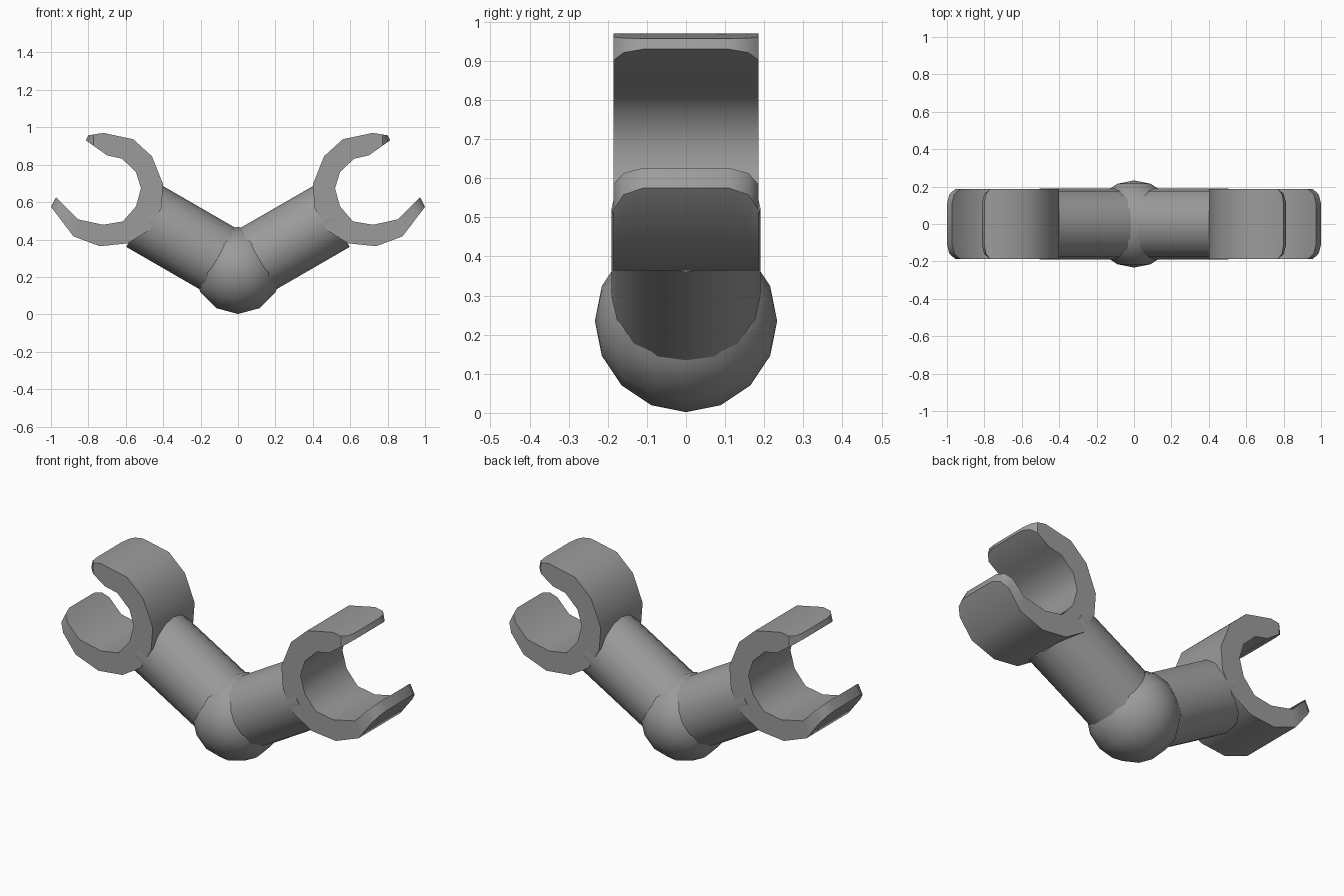
import bpy, bmesh
from math import radians, sin, cos
from mathutils import Vector, Matrix

if "Cube" in bpy.data.objects:
    bpy.data.objects.remove(bpy.data.objects["Cube"], do_unlink=True)

GREY = 0.33
grey = bpy.data.materials.new("grey plastic")
grey.use_nodes = True
grey.diffuse_color = (GREY, GREY, GREY, 1)
grey.node_tree.nodes["Principled BSDF"].inputs["Base Color"].default_value = (GREY, GREY, GREY, 1)

HUB = Vector((0, 0, 0.235))
ARM_RADIUS, ARM_START, ARM_END = 0.19, 0.11, 0.58
TILT = radians(30)

# Clip outline in x, z: each jaw runs tip to tip around the back
OUTER = [(0.80, 0.957), (0.72, 0.97), (0.56, 0.936), (0.46, 0.845), (0.40, 0.695), (0.41, 0.567),
         (0.475, 0.45), (0.588, 0.38), (0.738, 0.364), (0.88, 0.417), (1.0, 0.575)]
INNER = [(0.973, 0.626), (0.856, 0.508), (0.722, 0.479), (0.615, 0.497), (0.545, 0.578),
         (0.519, 0.674), (0.545, 0.76), (0.62, 0.832), (0.70, 0.85), (0.813, 0.93)]
# Half-width stations with how far the jaw tips are drawn back there
SECTIONS = [(-0.186, 0.36), (-0.16, 0.11), (-0.11, 0), (0.11, 0), (0.16, 0.11), (0.186, 0.36)]


def finish(name, bm, angle=40):
    bmesh.ops.recalc_face_normals(bm, faces=bm.faces)
    mesh = bpy.data.meshes.new(name)
    bm.to_mesh(mesh)
    bm.free()
    mesh.materials.append(grey)
    obj = bpy.data.objects.new(name, mesh)
    bpy.context.collection.objects.link(obj)
    bpy.ops.object.select_all(action='DESELECT')
    obj.select_set(True)
    bpy.context.view_layer.objects.active = obj
    bpy.ops.object.shade_smooth_by_angle(angle=radians(angle))
    return obj


def draw_back(points, amount):
    pts = [Vector(p) for p in points]
    return [pts[0].lerp(pts[1], amount)] + pts[1:-1] + [pts[-1].lerp(pts[-2], amount)]


def make_clip(name, side):
    bm = bmesh.new()
    loops = []
    for y, amount in SECTIONS:
        outline = draw_back(OUTER, amount) + draw_back(INNER, amount)
        loops.append([bm.verts.new((side * p.x, y, p.y)) for p in outline])
    for a, b in zip(loops, loops[1:]):
        for i in range(len(a)):
            j = (i + 1) % len(a)
            bm.faces.new((a[i], a[j], b[j], b[i]))
    bm.faces.new(loops[0])
    bm.faces.new(loops[-1])
    return finish(name, bm)


def make_arm(name, side):
    bm = bmesh.new()
    direction = Vector((side * cos(TILT), 0, sin(TILT)))
    middle = HUB + direction * (ARM_START + ARM_END) / 2
    turn = Matrix.Rotation(side * (radians(90) - TILT), 4, 'Y')
    bmesh.ops.create_cone(bm, cap_ends=True, segments=16, radius1=ARM_RADIUS, radius2=ARM_RADIUS,
                          depth=ARM_END - ARM_START, matrix=Matrix.Translation(middle) @ turn)
    return finish(name, bm)


# Round elbow joint, poles facing front and back
bm = bmesh.new()
bmesh.ops.create_uvsphere(bm, u_segments=12, v_segments=8, radius=HUB.z - 0.002,
                          matrix=Matrix.Translation(HUB) @ Matrix.Rotation(radians(90), 4, 'X'))
finish("elbow_joint", bm)

# Mirrored arms and open clips
for label, side in (("left", 1), ("right", -1)):
    make_arm(label + "_arm", side)
    make_clip(label + "_clip", side)
